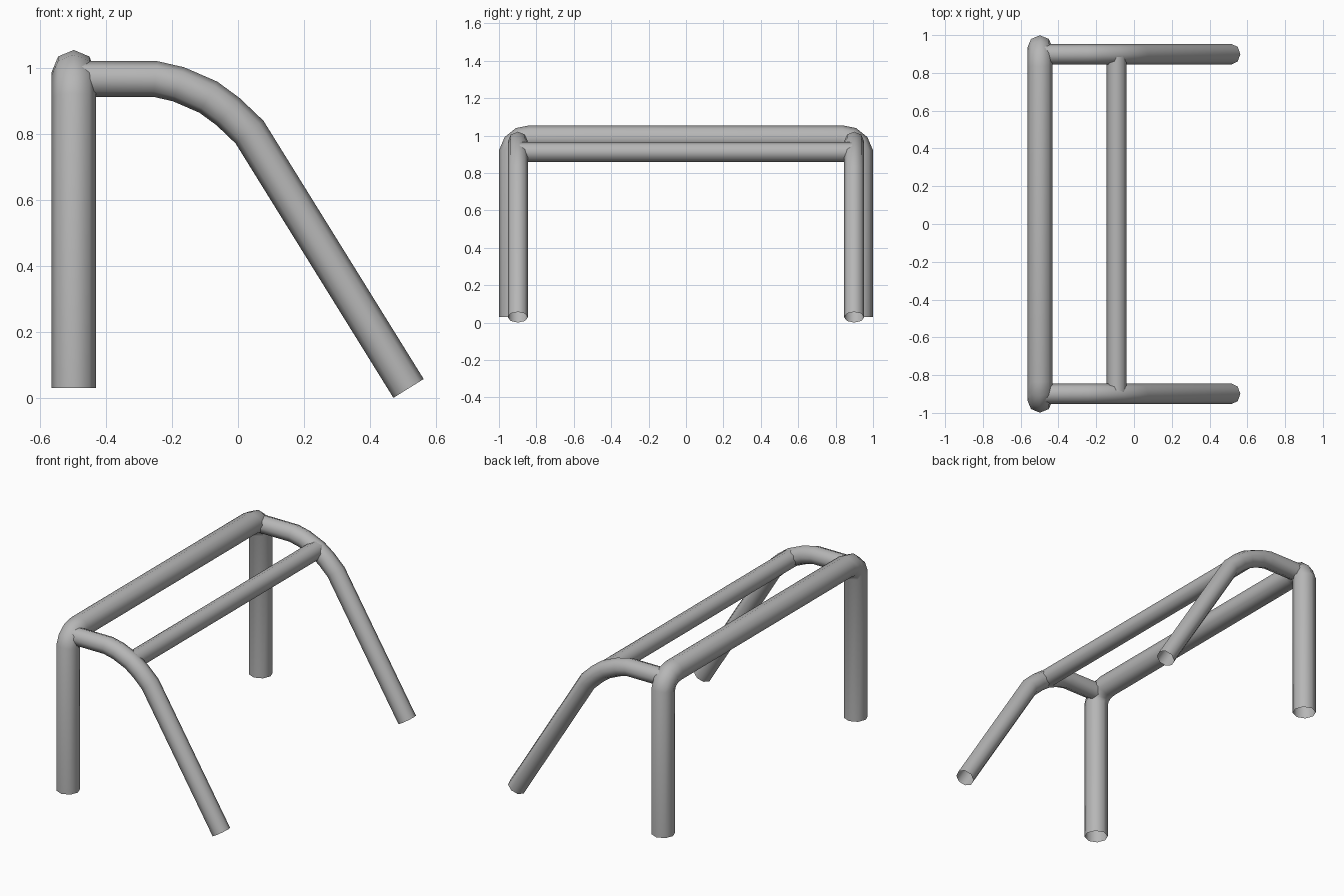
import bpy, bmesh, math
from mathutils import Vector

cube = bpy.data.objects.get("Cube")
if cube:
    bpy.data.objects.remove(cube, do_unlink=True)

# Single painted-steel colour
steel = bpy.data.materials.new("grey_steel")
steel.use_nodes = True
GREY = (0.47, 0.47, 0.47, 1)
steel.diffuse_color = GREY
steel.node_tree.nodes["Principled BSDF"].inputs["Base Color"].default_value = GREY

SIDES = 8


def tube(name, path, radius, normal):
    """Sweep an open-ended ring along a path lying in the plane facing normal."""
    pts = [Vector(p) for p in path]
    normal = Vector(normal)
    bm = bmesh.new()
    rings = []
    for i, p in enumerate(pts):
        before = (p - pts[i - 1]).normalized() if i else None
        after = (pts[i + 1] - p).normalized() if i < len(pts) - 1 else None
        before, after = before or after, after or before
        tangent = (before + after).normalized()
        miter = 1 / tangent.dot(after)
        side = tangent.cross(normal) * miter
        ring = []
        for k in range(SIDES):
            a = math.tau * k / SIDES
            ring.append(bm.verts.new(p + radius * (math.cos(a) * normal + math.sin(a) * side)))
        rings.append(ring)
    for r0, r1 in zip(rings, rings[1:]):
        for k in range(SIDES):
            j = (k + 1) % SIDES
            bm.faces.new((r0[k], r0[j], r1[j], r1[k]))
    # Make the walls face outward
    face = bm.faces[:][0]
    face.normal_update()
    middle = (pts[0] + pts[1]) / 2
    if face.normal.dot(face.calc_center_median() - middle) < 0:
        bmesh.ops.reverse_faces(bm, faces=bm.faces[:])
    for f in bm.faces:
        f.smooth = True
    mesh = bpy.data.meshes.new(name)
    bm.to_mesh(mesh)
    bm.free()
    mesh.materials.append(steel)
    obj = bpy.data.objects.new(name, mesh)
    bpy.context.collection.objects.link(obj)
    return obj


# Main hoop: two upright legs joined over the top by rounded corners
half = [(0.932, 0.03), (0.932, 0.91), (0.915, 0.95), (0.88, 0.978), (0.83, 0.988)]
hoop = [(-0.498, -y, z) for y, z in half] + [(-0.498, y, z) for y, z in reversed(half)]
tube("main_hoop", hoop, 0.067, (1, 0, 0))

# Bent stays running from the hoop down to the ground, one at each end
stay = [(-0.48, 0.967), (-0.25, 0.967), (-0.18, 0.951), (-0.09, 0.912),
        (-0.03, 0.868), (0.035, 0.806), (0.517, 0.029)]
for name, y in (("front_stay", -0.899), ("back_stay", 0.899)):
    tube(name, [(x, y, z) for x, z in stay], 0.054, (0, 1, 0))

# Cross bar tying the two stays together
tube("cross_bar", [(-0.092, -0.89, 0.912), (-0.092, 0.89, 0.912)], 0.053, (1, 0, 0))
